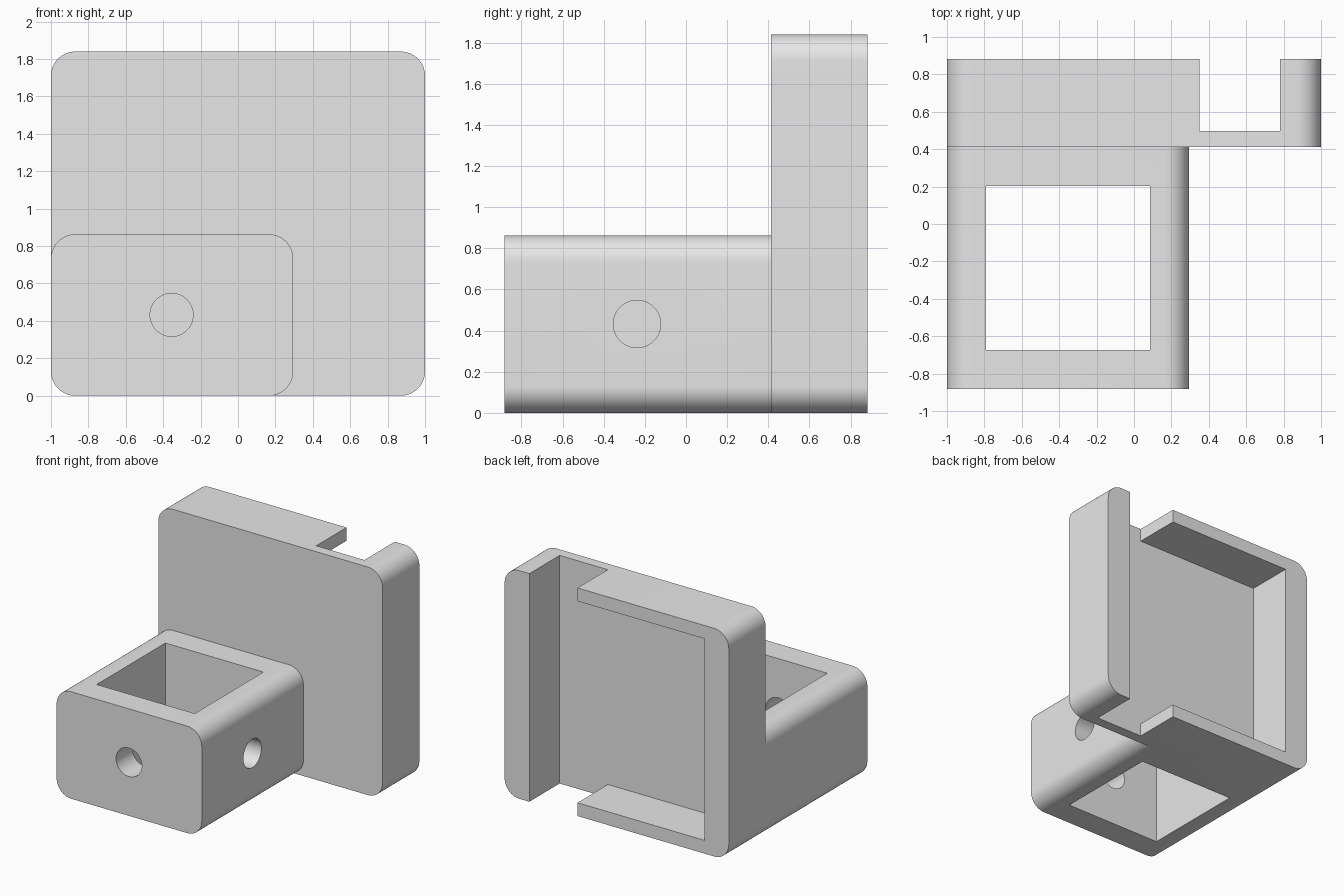
import bpy
import bmesh
from math import sin, cos, pi
from mathutils import Matrix, Vector

if "Cube" in bpy.data.objects:
    bpy.data.objects.remove(bpy.data.objects["Cube"])

grey = bpy.data.materials.new("light_grey")
grey.use_nodes = True
grey.diffuse_color = (0.8, 0.8, 0.8, 1)
grey.node_tree.nodes["Principled BSDF"].inputs["Base Color"].default_value = (0.8, 0.8, 0.8, 1)

CORNER = 0.13
JOIN_Y = 0.413


def add_object(name, bm):
    bmesh.ops.recalc_face_normals(bm, faces=bm.faces)
    mesh = bpy.data.meshes.new(name)
    bm.to_mesh(mesh)
    bm.free()
    mesh.materials.append(grey)
    obj = bpy.data.objects.new(name, mesh)
    bpy.context.collection.objects.link(obj)
    return obj


def rounded_block(name, x0, x1, y0, y1, z0, z1, steps=16):
    """Rounded rectangle in x-z, extruded along y."""
    bm = bmesh.new()
    r = CORNER
    centres = [(x1 - r, z1 - r), (x0 + r, z1 - r), (x0 + r, z0 + r), (x1 - r, z0 + r)]
    ring = []
    for quarter, (cx, cz) in enumerate(centres):
        for i in range(steps + 1):
            a = (quarter + i / steps) * pi / 2
            ring.append(bm.verts.new((cx + r * cos(a), y0, cz + r * sin(a))))
    face = bm.faces.new(ring)
    out = bmesh.ops.extrude_face_region(bm, geom=[face])
    moved = [v for v in out["geom"] if isinstance(v, bmesh.types.BMVert)]
    bmesh.ops.translate(bm, verts=moved, vec=(0, y1 - y0, 0))
    return add_object(name, bm)


def box(name, x0, x1, y0, y1, z0, z1):
    bm = bmesh.new()
    size = Matrix.Diagonal((x1 - x0, y1 - y0, z1 - z0, 1))
    middle = Matrix.Translation(((x0 + x1) / 2, (y0 + y1) / 2, (z0 + z1) / 2))
    bmesh.ops.create_cube(bm, size=1, matrix=middle @ size)
    return add_object(name, bm)


def drill(name, centre, axis, length, radius=0.115):
    bm = bmesh.new()
    turn = Vector(axis).to_track_quat("Z", "Y").to_matrix().to_4x4()
    bmesh.ops.create_cone(bm, cap_ends=True, segments=48, radius1=radius, radius2=radius,
                          depth=length, matrix=Matrix.Translation(centre) @ turn)
    return add_object(name, bm)


def combine(target, tool, operation):
    """Apply a boolean and discard the tool."""
    mod = target.modifiers.new(operation, "BOOLEAN")
    mod.operation = operation
    mod.solver = "EXACT"
    mod.object = tool
    bpy.context.view_layer.objects.active = target
    bpy.ops.object.modifier_apply(modifier=mod.name)
    bpy.data.objects.remove(tool)


# Back plate and square socket fused into one bracket
bracket = rounded_block("bracket", -1, 1, JOIN_Y, 0.883, 0, 1.84)
socket = rounded_block("socket", -1, 0.295, -0.883, JOIN_Y, 0, 0.863)
combine(bracket, socket, "UNION")

# Shallow pocket in the back, and the slot open at top and bottom
combine(bracket, box("pocket", -0.785, 0.78, 0.497, 1.2, 0.107, 1.733), "DIFFERENCE")
combine(bracket, box("slot", 0.35, 0.78, 0.497, 1.2, -0.2, 2.1), "DIFFERENCE")

# Square well through the socket
combine(bracket, box("well", -0.79, 0.085, -0.673, 0.203, -0.2, 1.2), "DIFFERENCE")

# Screw holes in the front wall and the wall facing the open side
combine(bracket, drill("front_hole", (-0.355, -0.8, 0.432), (0, 1, 0), 0.5), "DIFFERENCE")
combine(bracket, drill("side_hole", (0.2, -0.238, 0.432), (1, 0, 0), 0.5), "DIFFERENCE")

bpy.ops.object.select_all(action="DESELECT")
bracket.select_set(True)
bpy.context.view_layer.objects.active = bracket
bpy.ops.object.shade_smooth_by_angle()
